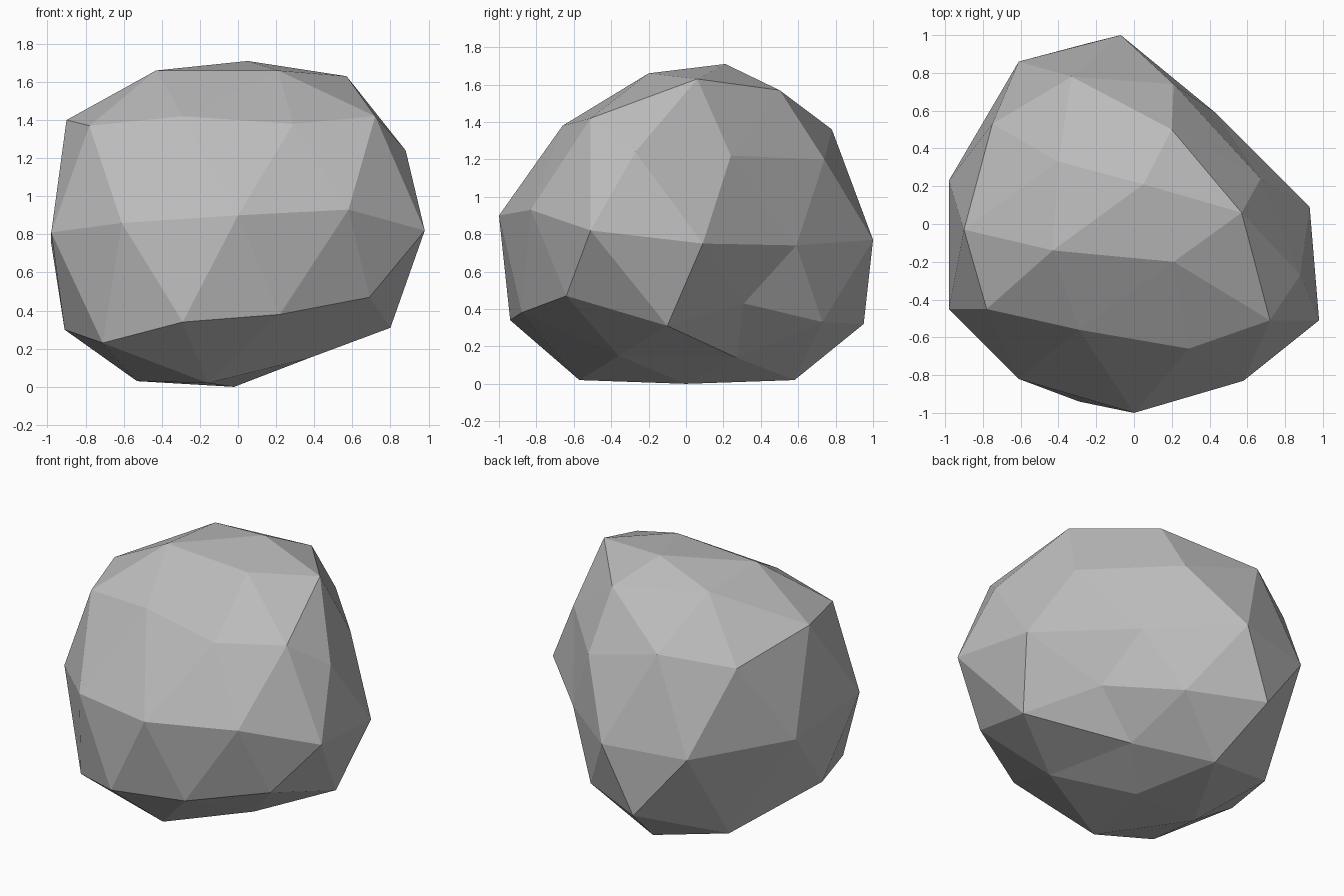
import bpy
import bmesh
import math

# Remove the default cube
cube = bpy.data.objects.get("Cube")
if cube:
    bpy.data.objects.remove(cube, do_unlink=True)


def flat_material(name, colour):
    material = bpy.data.materials.new(name)
    material.use_nodes = True
    material.diffuse_color = colour
    shader = material.node_tree.nodes["Principled BSDF"]
    shader.inputs["Base Color"].default_value = colour
    shader.inputs["Roughness"].default_value = 0.9
    return material


# Contour rings of the boulder, each running anticlockwise from +x
summit = [(.05, .21, 1.71)]
crown = [(.57, .06, 1.63), (.2, .5, 1.57), (-.4, .33, 1.63), (-.43, -.14, 1.66), (.21, -.2, 1.66)]
shoulder = [(.67, .24, 1.22), (-.33, .78, 1.36), (-.9, -.03, 1.4), (-.29, -.56, 1.42), (.72, -.51, 1.42)]
upper_corners = [(.88, -.27, 1.24), (.21, .74, 1.2), (-.75, .53, 1.28), (-.78, -.45, 1.37), (.29, -.66, 1.38)]
waist = [(.93, .09, .75), (.43, .59, .74), (-.07, 1, .77), (-.61, .86, .75), (-.98, .23, .75),
         (-.98, -.45, .81), (-.61, -.82, .86), (0, -1, .9), (.58, -.83, .93), (.98, -.51, .82)]
lower_corners = [(.52, .31, .43), (-.27, .95, .32), (-.91, -.15, .3), (-.29, -.94, .34), (.69, -.64, .47)]
skirt = [(.8, -.1, .31), (.2, .73, .33), (-.65, .47, .12), (-.71, -.66, .23), (.22, -.88, .38)]
foot = [(.25, .27, .14), (-.16, .58, .02), (-.53, -.06, .03), (-.16, -.57, .02), (.37, -.36, .15)]
base = [(-.02, 0, 0)]
rings = [summit, crown, shoulder, upper_corners, waist, lower_corners, skirt, foot, base]


def ring_order(vert):
    """Sort from top to bottom, then anticlockwise from +x."""
    azimuth = round(math.degrees(math.atan2(vert.co.y, vert.co.x))) % 360
    return -round(vert.co.z, 1), azimuth


# Faceted ball, with each band of vertices pulled onto its contour ring
bm = bmesh.new()
bmesh.ops.create_icosphere(bm, subdivisions=2, radius=1)
contour_points = [point for ring in rings for point in ring]
for vert, point in zip(sorted(bm.verts, key=ring_order), contour_points):
    vert.co = point
bmesh.ops.recalc_face_normals(bm, faces=bm.faces)
for face in bm.faces:
    face.smooth = False

mesh = bpy.data.meshes.new("boulder")
bm.to_mesh(mesh)
bm.free()
mesh.materials.append(flat_material("stone grey", (0.5, 0.5, 0.5, 1)))
boulder = bpy.data.objects.new("boulder", mesh)
bpy.context.collection.objects.link(boulder)
